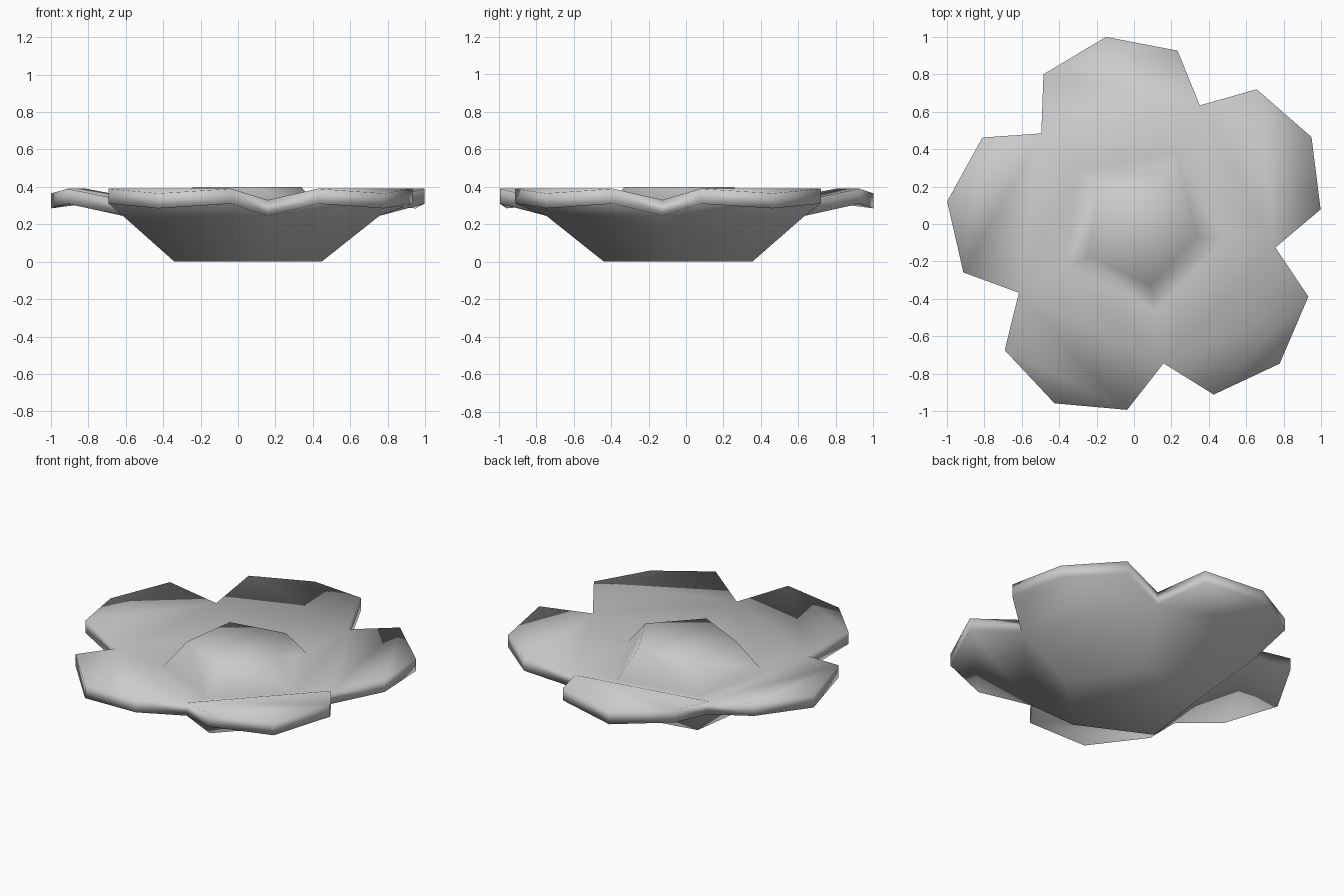
import bpy
import bmesh
from math import cos, sin, radians

cube = bpy.data.objects.get("Cube")
if cube:
    bpy.data.objects.remove(cube, do_unlink=True)

PETALS = 5
STEP = 360 / PETALS
NOTCH_ANGLE = 64          # direction of the first gap between petals
CENTRE = (0.031, -0.024)

grey = bpy.data.materials.new("light_grey")
grey.use_nodes = True
colour = (0.6, 0.6, 0.6, 1)
grey.diffuse_color = colour
grey.node_tree.nodes["Principled BSDF"].inputs["Base Color"].default_value = colour

bm = bmesh.new()


def ring(radius, z, offset=0):
    """One vertex per petal, turned by offset degrees from the gap."""
    verts = []
    for i in range(PETALS):
        a = radians(NOTCH_ANGLE + offset + i * STEP)
        verts.append(bm.verts.new((CENTRE[0] + radius * cos(a),
                                   CENTRE[1] + radius * sin(a), z)))
    return verts


def bridge(a, b):
    """Join two pentagon rings with quads."""
    for i in range(PETALS):
        j = (i + 1) % PETALS
        bm.faces.new((a[i], a[j], b[j], b[i]))


def petal_sheet(inner, notch_z, corner_z, tip_z):
    """Sloping bowl side and petals; returns the outline loop."""
    notch = ring(0.732, notch_z)
    first = ring(0.972, corner_z, 14)
    tip = ring(1.04, tip_z, STEP / 2)
    last = ring(0.972, corner_z, STEP - 14)
    bridge(inner, notch)
    outline = []
    for i in range(PETALS):
        j = (i + 1) % PETALS
        bm.faces.new((notch[i], first[i], last[i], notch[j]))
        bm.faces.new((first[i], tip[i], last[i]))
        outline += [notch[i], first[i], tip[i], last[i]]
    return outline


# Raised pentagon in the middle of the flower
boss_top = ring(0.31, 0.40)
boss_base = ring(0.45, 0.235)
bm.faces.new(boss_top)
bridge(boss_top, boss_base)

# Upper petals, and the underside with its flat foot
upper = petal_sheet(boss_base, 0.33, 0.39, 0.365)
foot = ring(0.42, 0)
bm.faces.new(foot)
lower = petal_sheet(foot, 0.245, 0.31, 0.285)

# Upright rim
for i in range(len(upper)):
    j = (i + 1) % len(upper)
    bm.faces.new((upper[i], upper[j], lower[j], lower[i]))

bmesh.ops.recalc_face_normals(bm, faces=bm.faces)
for face in bm.faces:
    face.smooth = True

mesh = bpy.data.meshes.new("flower")
bm.to_mesh(mesh)
bm.free()
mesh.materials.append(grey)
flower = bpy.data.objects.new("flower", mesh)
bpy.context.collection.objects.link(flower)
